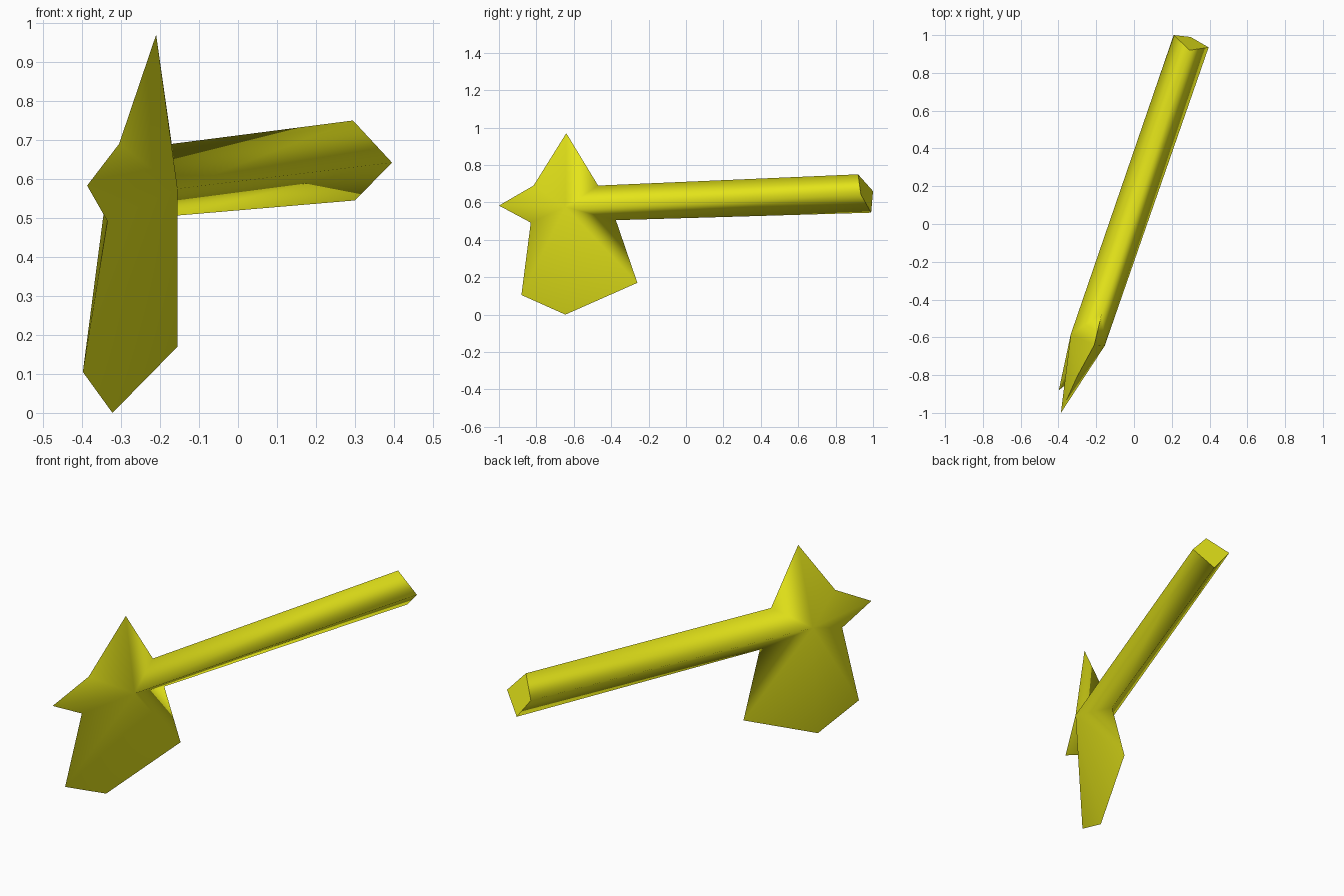
import bpy, bmesh, math

if "Cube" in bpy.data.objects:
    bpy.data.objects.remove(bpy.data.objects["Cube"])

yellow = bpy.data.materials.new("yellow")
yellow.diffuse_color = (0.78, 0.78, 0.01, 1)
yellow.use_nodes = True
yellow.node_tree.nodes["Principled BSDF"].inputs["Base Color"].default_value = yellow.diffuse_color

# Rim of the tilted axe: runs from the handle end over the head and back
rim = [
    (0.295, 0.92, 0.75),     # handle end, top
    (-0.17, -0.47, 0.69),    # notch above the handle
    (-0.21, -0.64, 0.97),    # top spike
    (-0.305, -0.815, 0.69),  # notch
    (-0.387, -1.0, 0.583),   # front spike
    (-0.335, -0.83, 0.492),  # notch
    (-0.398, -0.88, 0.105),  # blade front corner
    (-0.322, -0.645, 0.0),   # blade lowest corner
    (-0.155, -0.26, 0.17),   # blade back corner
    (-0.17, -0.375, 0.505),  # notch below the handle
    (0.30, 0.99, 0.545),     # handle end, bottom
]
# Ridge on each side: (head centre, handle end)
ridges = [
    ((-0.155, -0.645, 0.575), (0.395, 0.935, 0.642)),
    ((-0.335, -0.585, 0.585), (0.21, 1.0, 0.66)),
]

bm = bmesh.new()
r = [bm.verts.new(p) for p in rim]
ends = []
for centre, end in ridges:
    c, e = bm.verts.new(centre), bm.verts.new(end)
    ends.append(e)
    # Head facets fan out from the centre
    for a, b in zip(r[1:-2], r[2:-1]):
        bm.faces.new((c, a, b))
    # Upper and lower handle faces
    bm.faces.new((r[0], r[1], c, e))
    bm.faces.new((e, c, r[-2], r[-1]))
# Handle end cap
cap = bm.faces.new((r[0], ends[0], r[-1], ends[1]))
bmesh.ops.recalc_face_normals(bm, faces=bm.faces)

# Soft ridges, crisp blade edges and end cap
for f in bm.faces:
    f.smooth = True
for e in bm.edges:
    e.smooth = e.calc_face_angle(0) < math.radians(110) and e not in cap.edges[:]

mesh = bpy.data.meshes.new("axe")
bm.to_mesh(mesh)
bm.free()
mesh.materials.append(yellow)
axe = bpy.data.objects.new("axe", mesh)
bpy.context.collection.objects.link(axe)
